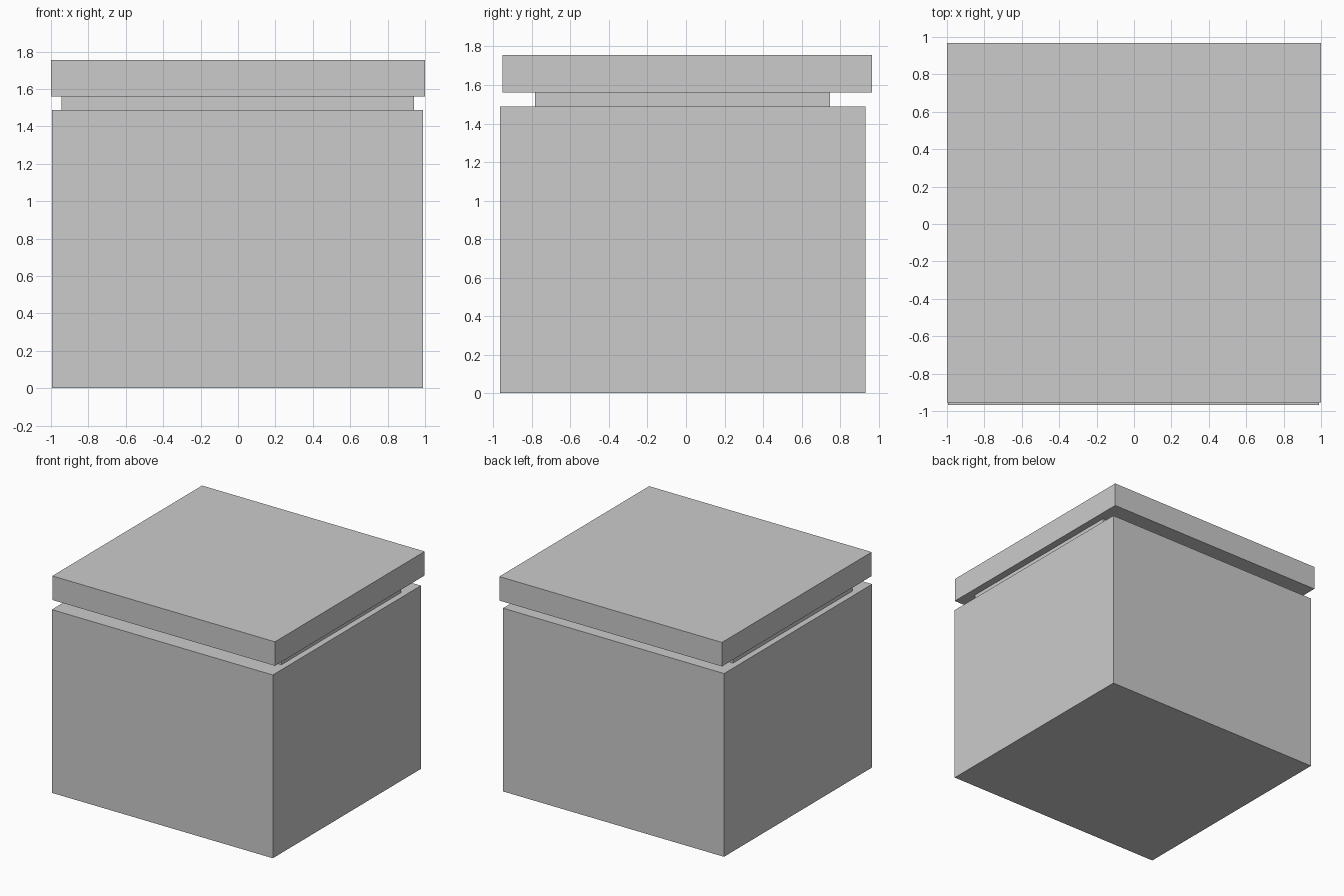
import bpy

if "Cube" in bpy.data.objects:
    bpy.data.objects.remove(bpy.data.objects["Cube"])


def box(name, x, y, z):
    """Add a box spanning the given (min, max) ranges."""
    spans = (x, y, z)
    bpy.ops.mesh.primitive_cube_add(size=1, location=[(a + b) / 2 for a, b in spans])
    ob = bpy.context.object
    ob.name = name
    ob.scale = [b - a for a, b in spans]
    bpy.ops.object.transform_apply(location=False, rotation=False, scale=True)
    return ob


# main container
box("body", (-0.995, 0.99), (-0.967, 0.933), (0.0, 1.488))
# recessed collar between container and lid
box("neck", (-0.945, 0.94), (-0.785, 0.747), (1.488, 1.56))
# overhanging slab on top
box("lid", (-1.0, 1.0), (-0.954, 0.967), (1.56, 1.755))
